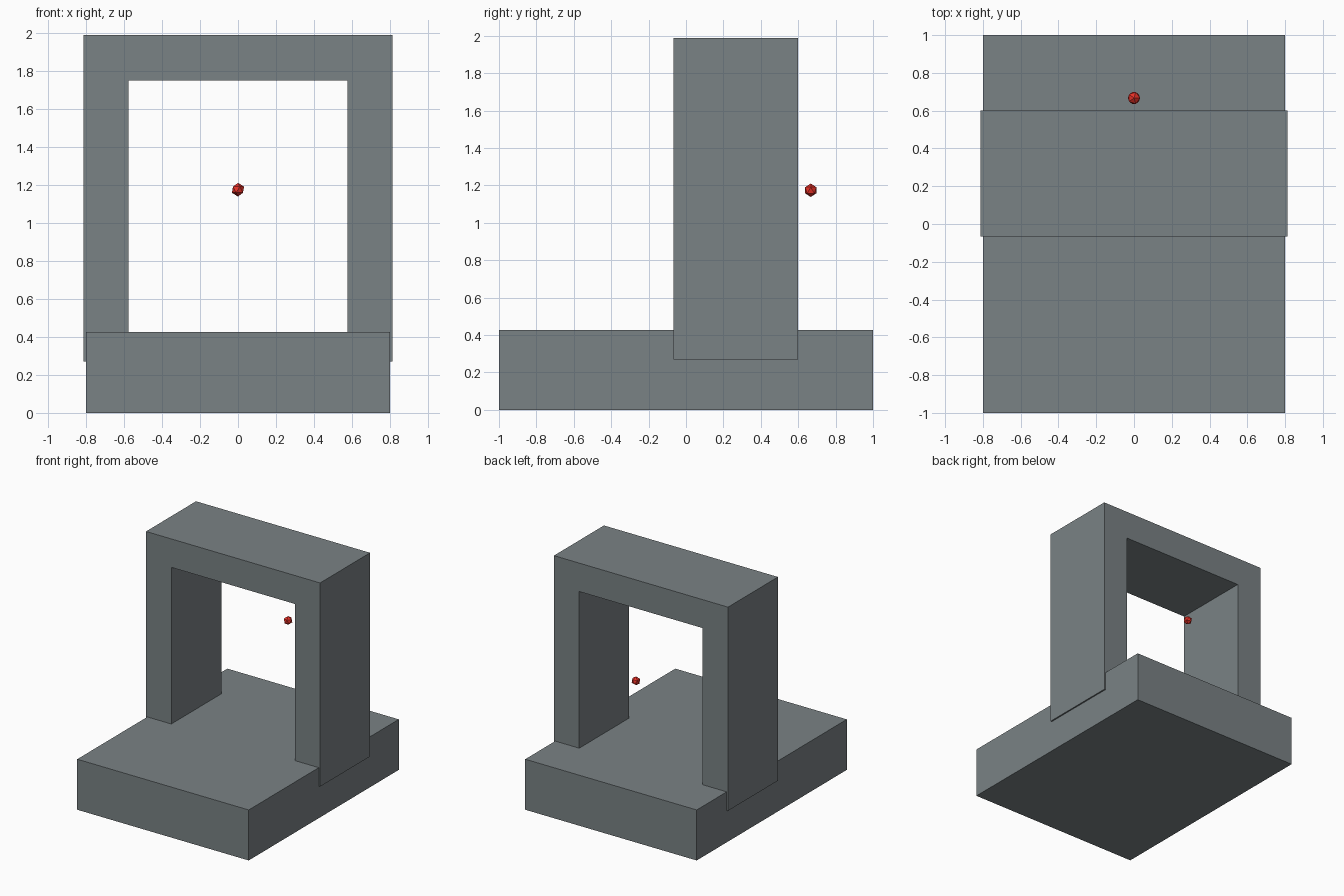
import bpy, bmesh

if "Cube" in bpy.data.objects:
    bpy.data.objects.remove(bpy.data.objects["Cube"])


def finish(name, bm, mat):
    bmesh.ops.recalc_face_normals(bm, faces=bm.faces)
    mesh = bpy.data.meshes.new(name)
    bm.to_mesh(mesh)
    bm.free()
    mesh.materials.append(mat)
    obj = bpy.data.objects.new(name, mesh)
    bpy.context.collection.objects.link(obj)
    return obj


def colour(name, rgb):
    mat = bpy.data.materials.new(name)
    mat.diffuse_color = (*rgb, 1)
    mat.use_nodes = True
    mat.node_tree.nodes["Principled BSDF"].inputs["Base Color"].default_value = mat.diffuse_color
    return mat


def extrude_profile(name, profile, y0, y1, mat):
    """Extrude an x-z outline from y0 to y1."""
    bm = bmesh.new()
    face = bm.faces.new([bm.verts.new((x, y0, z)) for x, z in profile])
    ext = bmesh.ops.extrude_face_region(bm, geom=[face])
    verts = [g for g in ext["geom"] if isinstance(g, bmesh.types.BMVert)]
    bmesh.ops.translate(bm, verts=verts, vec=(0, y1 - y0, 0))
    return finish(name, bm, mat)


slate = colour("slate", (0.194, 0.223, 0.233))
red = colour("red", (0.8, 0.03, 0.02))

# Base slab
extrude_profile("base_slab", [(-0.8, 0), (0.8, 0), (0.8, 0.426), (-0.8, 0.426)], -1, 1, slate)

# Square arch, legs sunk into the slab
half = [(0.576, 1.747), (0.576, 0.269), (0.812, 0.269), (0.812, 1.987)]
extrude_profile("arch", half + [(-x, z) for x, z in reversed(half)], -0.066, 0.6, slate)

# Small red faceted ball behind the opening
bm = bmesh.new()
bmesh.ops.create_icosphere(bm, subdivisions=1, radius=0.036)
bmesh.ops.translate(bm, verts=bm.verts, vec=(0, 0.667, 1.174))
finish("red_ball", bm, red)
